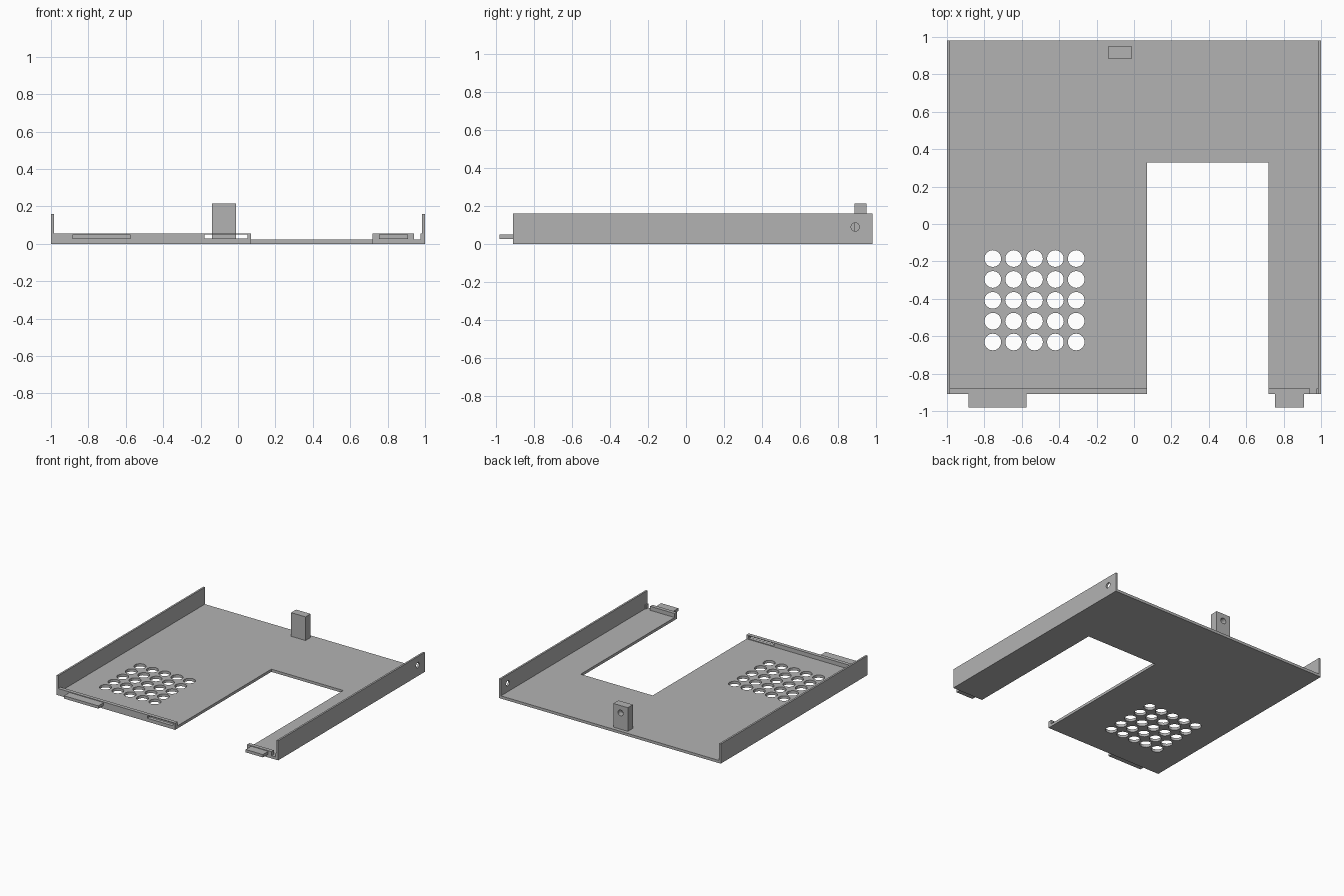
import bpy
import bmesh
from math import pi
from mathutils import Matrix

default = bpy.data.objects.get("Cube")
if default:
    bpy.data.objects.remove(default, do_unlink=True)

GREY = (0.45, 0.45, 0.45, 1)
grey = bpy.data.materials.new("grey plastic")
grey.use_nodes = True
grey.diffuse_color = GREY
grey.node_tree.nodes["Principled BSDF"].inputs["Base Color"].default_value = GREY

FLOOR = 0.022          # plate thickness
FRONT, BACK = -0.91, 0.98
INNER = 0.985          # inner face of the side walls


def finish(name, bm):
    mesh = bpy.data.meshes.new(name)
    bm.to_mesh(mesh)
    bm.free()
    mesh.materials.append(grey)
    obj = bpy.data.objects.new(name, mesh)
    bpy.context.collection.objects.link(obj)
    return obj


def add_box(bm, x, y, z):
    spans = (x, y, z)
    centre = [(a + b) / 2 for a, b in spans]
    size = [b - a for a, b in spans]
    bmesh.ops.create_cube(bm, size=1, matrix=Matrix.Translation(centre) @ Matrix.Diagonal((*size, 1)))


def box(name, x, y, z):
    bm = bmesh.new()
    add_box(bm, x, y, z)
    return finish(name, bm)


def add_hole(bm, centre, radius, depth, axis="Z"):
    turn = {"X": Matrix.Rotation(pi / 2, 4, "Y"), "Y": Matrix.Rotation(pi / 2, 4, "X"), "Z": Matrix()}
    bmesh.ops.create_cone(bm, cap_ends=True, segments=16, radius1=radius, radius2=radius,
                          depth=depth, matrix=Matrix.Translation(centre) @ turn[axis])


def cut(obj, bm):
    """Subtract the shapes in bm from obj and remove the cutter."""
    cutter = finish("cutter", bm)
    cutter.hide_render = True
    mod = obj.modifiers.new("cut", "BOOLEAN")
    mod.operation = "DIFFERENCE"
    mod.solver = "EXACT"
    mod.object = cutter
    bpy.context.view_layer.update()
    result = bpy.data.meshes.new_from_object(obj.evaluated_get(bpy.context.evaluated_depsgraph_get()))
    obj.modifiers.clear()
    obj.data = result
    bpy.data.objects.remove(cutter, do_unlink=True)


# Base plate: U-shaped outline extruded upward
bm = bmesh.new()
outline = [(-INNER, FRONT), (0.07, FRONT), (0.07, 0.33), (0.72, 0.33),
           (0.72, FRONT), (INNER, FRONT), (INNER, BACK), (-INNER, BACK)]
face = bm.faces.new([bm.verts.new((x, y, 0)) for x, y in outline])
top = bmesh.ops.extrude_face_region(bm, geom=[face])["geom"]
bmesh.ops.translate(bm, vec=(0, 0, FLOOR), verts=[v for v in top if isinstance(v, bmesh.types.BMVert)])
bmesh.ops.recalc_face_normals(bm, faces=bm.faces)
plate = finish("base_plate", bm)

# Grid of round vent holes
bm = bmesh.new()
for i in range(5):
    for j in range(5):
        add_hole(bm, (-0.755 + 0.1115 * i, -0.185 - 0.1115 * j, FLOOR / 2), 0.045, 0.1)
cut(plate, bm)

# Side walls, with a screw hole in the left one
box("right_wall", (-1, -INNER), (FRONT, BACK), (0, 0.16))
left_wall = box("left_wall", (INNER, 1), (FRONT, BACK), (0, 0.16))
bm = bmesh.new()
add_hole(bm, (0.99, 0.89, 0.09), 0.022, 0.1, "X")
cut(left_wall, bm)

# Front lips, the wide one with a latch slot
lip_y = (FRONT, -0.88)
lip_z = (FLOOR, 0.055)
wide_lip = box("wide_front_lip", (-INNER, 0.07), lip_y, lip_z)
bm = bmesh.new()
add_box(bm, (-0.18, 0.05), (-1, -0.8), (0.028, 0.049))
cut(wide_lip, bm)
box("narrow_front_lip", (0.72, 0.94), lip_y, lip_z)
box("corner_rib", (0.977, INNER), lip_y, lip_z)

# Tabs that stick out of the front lips
for name, x in (("wide_tab", (-0.885, -0.575)), ("narrow_tab", (0.755, 0.91))):
    box(name, x, (-BACK, FRONT), (0.027, 0.05))

# Rear screw post with a blind hole in its back
post = box("screw_post", (-0.14, -0.01), (0.885, 0.95), (FLOOR, 0.215))
bm = bmesh.new()
add_hole(bm, (-0.075, 0.95, 0.155), 0.024, 0.09, "Y")
cut(post, bm)
